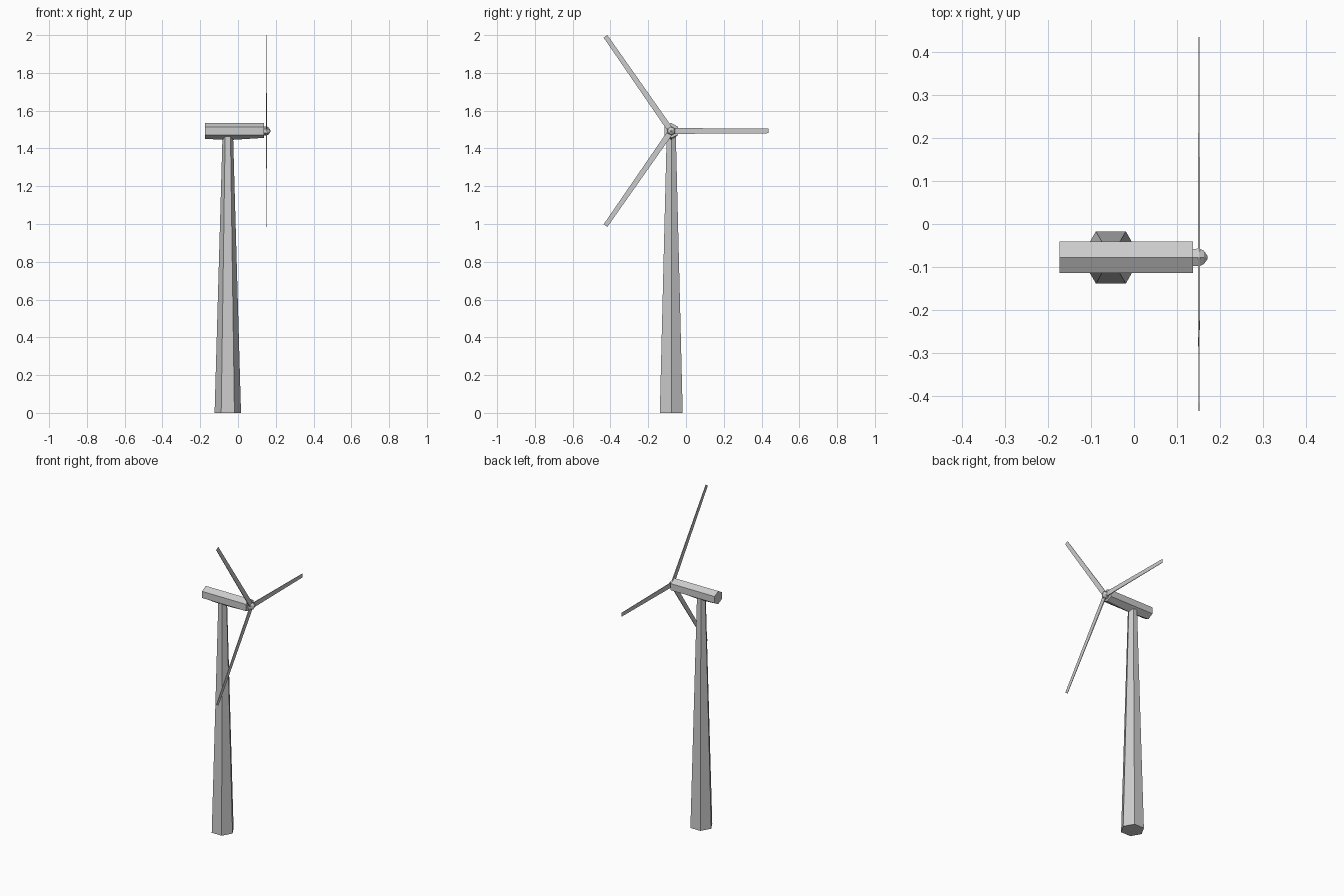
import bpy, bmesh, math
from mathutils import Vector, Matrix

if "Cube" in bpy.data.objects:
    bpy.data.objects.remove(bpy.data.objects["Cube"])

CY, CZ = -0.078, 1.4925      # rotor axis (runs along x)
TX = -0.054                  # tower centre


def loft(name, rings):
    """Join equal-length rings of points into a closed flat-shaded solid."""
    bm = bmesh.new()
    loops = [[bm.verts.new(p) for p in ring] for ring in rings]
    n = len(loops[0])
    for a, b in zip(loops, loops[1:]):
        for i in range(n):
            j = (i + 1) % n
            bm.faces.new((a[i], a[j], b[j], b[i]))
    bm.faces.new(loops[0][::-1])
    bm.faces.new(loops[-1])
    bmesh.ops.remove_doubles(bm, verts=bm.verts, dist=1e-5)
    bmesh.ops.recalc_face_normals(bm, faces=bm.faces)
    mesh = bpy.data.meshes.new(name)
    bm.to_mesh(mesh)
    bm.free()
    obj = bpy.data.objects.new(name, mesh)
    bpy.context.collection.objects.link(obj)
    return obj


def hexagon(r):
    return [(r * math.cos(math.radians(60 * i)), r * math.sin(math.radians(60 * i)))
            for i in range(6)]


def tower_ring(r, z):
    return [(TX + a, CY + b, z) for a, b in hexagon(r)]


def axis_ring(x, r, drop=0.0):
    # corners point up and down; drop moves the underside corner
    return [(x, CY + b, CZ + a - (drop if a < -0.9 * r else 0)) for a, b in hexagon(r)]


# Tapered six-sided tower
loft("tower", [tower_ring(0.07, 0), tower_ring(0.028, 1.47)])

# Nacelle, slightly fuller underneath where it meets the tower
loft("nacelle", [axis_ring(-0.174, 0.0425, -0.001), axis_ring(-0.085, 0.0425, 0.004),
                 axis_ring(-0.022, 0.0425, 0.004), axis_ring(0.138, 0.0425, -0.006)])

# Hub with faceted nose
loft("hub", [axis_ring(0.136, 0.0225), axis_ring(0.152, 0.024),
             axis_ring(0.163, 0.018), axis_ring(0.1715, 0.004)])

# Three thin tapered blades
for i, (angle, length) in enumerate([(0, 0.514), (124.8, 0.61), (-124.8, 0.61)]):
    rot = Matrix.Translation((0.1515, CY, CZ)) @ Matrix.Rotation(math.radians(angle), 4, 'X')

    def section(y, w, t):
        return [rot @ Vector((sx * t / 2, y, sz * w / 2))
                for sx, sz in ((-1, -1), (1, -1), (1, 1), (-1, 1))]

    loft(f"blade_{i + 1}", [section(0.01, 0.031, 0.005), section(length, 0.024, 0.002)])
